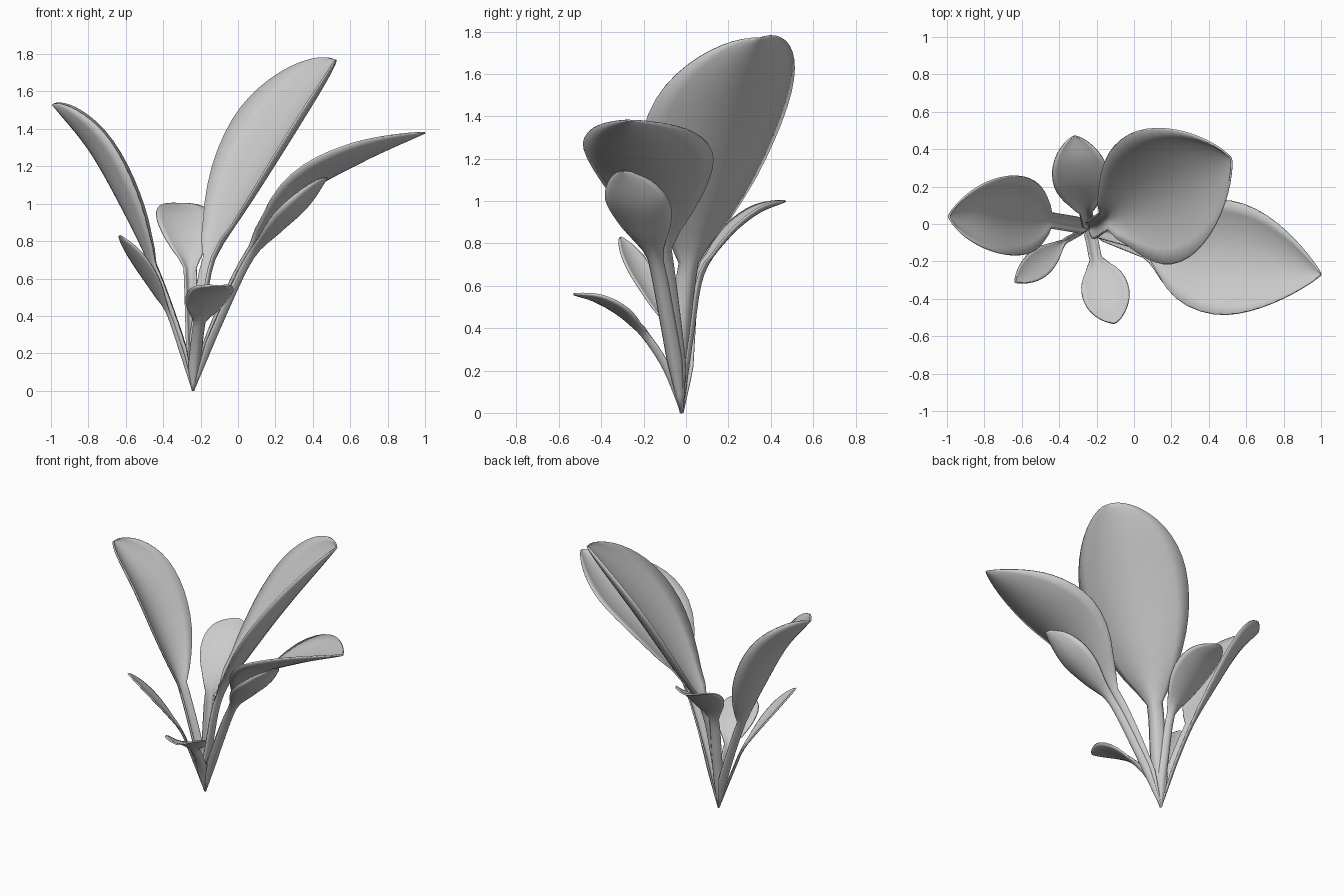
import bpy
import bmesh
from math import sin, pi, cos, radians
from mathutils import Vector

old = bpy.data.objects.get("Cube")
if old:
    bpy.data.objects.remove(old, do_unlink=True)

# One plain grey for the whole plant
grey = bpy.data.materials.new("pale_grey")
grey.use_nodes = True
colour = (0.6, 0.6, 0.6, 1)
grey.diffuse_color = colour
grey.node_tree.nodes["Principled BSDF"].inputs["Base Color"].default_value = colour

ROOT = (-.24, -.02, 0)
COLUMNS = 10
STEM_ROWS = 10
BLADE_ROWS = 20


def spline(points, t):
    """Smooth curve through the points; t counts whole points."""
    i = min(int(t), len(points) - 2)
    f = t - i
    p1, p2 = points[i], points[i + 1]
    p0 = points[i - 1] if i else p1 * 2 - p2
    p3 = points[i + 2] if i + 2 < len(points) else p2 * 2 - p1
    return (p1 * 2 + (p2 - p0) * f + (p0 * 2 - p1 * 5 + p2 * 4 - p3) * f ** 2
            + (p1 * 3 - p0 - p2 * 3 + p3) * f ** 3) / 2


def leaf(name, path, heading, width, stem, cup, bulge=1.3, tip=.65, skew=0):
    """Channelled stem opening into a cupped blade along a midrib path."""
    points = [Vector(p) for p in [ROOT] + path]
    a = radians(heading)
    flat_side = Vector((-sin(a), cos(a), 0))
    stem_t = [2 * i / STEM_ROWS for i in range(STEM_ROWS)]
    blade_t = [2 + 3 * sin(pi / 2 * i / BLADE_ROWS) for i in range(BLADE_ROWS + 1)]
    bm = bmesh.new()
    rows = []
    for t in stem_t + blade_t:
        centre = spline(points, t)
        along = (spline(points, min(t + .05, 5)) - spline(points, max(t - .05, 0))).normalized()
        side = (flat_side - along * flat_side.dot(along)).normalized()
        up = along.cross(side)
        s = max(0, (t - 2) / 3)
        # Half width: tapered stem blended with the rounded blade
        blade = width * max(0, sin(pi * s ** bulge)) ** tip if s < 1 else 0
        shaft = stem * min(1, .1 + t * 1.6) * (1 - s)
        half = (blade ** 2 + shaft ** 2) ** .5
        fold = cup + (.8 - cup) * max(0, 1 - s * 8)
        slant = side + along * skew * min(1, s * 2)
        row = []
        for c in range(COLUMNS + 1):
            u = 2 * c / COLUMNS - 1
            row.append(bm.verts.new(centre + slant * half * u + up * half * fold * u * u))
        rows.append(row)
    for low, high in zip(rows, rows[1:]):
        for c in range(COLUMNS):
            bm.faces.new((low[c], high[c], high[c + 1], low[c + 1]))
    bmesh.ops.remove_doubles(bm, verts=bm.verts, dist=.0005)
    for face in bm.faces:
        face.smooth = True
    mesh = bpy.data.meshes.new(name)
    bm.to_mesh(mesh)
    bm.free()
    mesh.materials.append(grey)
    obj = bpy.data.objects.new(name, mesh)
    bpy.context.collection.objects.link(obj)
    # Thin flesh, so both faces are real surfaces
    skin = obj.modifiers.new("thickness", 'SOLIDIFY')
    skin.thickness = .01
    skin.offset = 0


# Tall leaves
leaf("tall_back_leaf",
     [(-.19, -.01, .35), (-.13, .03, .7), (.05, .12, 1.04), (.27, .22, 1.4), (.52, .35, 1.77)],
     heading=28, width=.365, stem=.05, cup=.4, bulge=1.35, tip=.55, skew=.15)
leaf("tall_right_leaf",
     [(-.35, 0, .35), (-.47, .02, .67), (-.61, .04, .96), (-.79, .05, 1.28), (-.99, .04, 1.53)],
     heading=178, width=.21, stem=.04, cup=.6, tip=.5)
leaf("broad_left_leaf",
     [(-.1, -.06, .38), (.09, -.11, .76), (.34, -.16, 1.04), (.66, -.21, 1.225), (1, -.27, 1.38)],
     heading=-11, width=.305, stem=.035, cup=.33, bulge=1.05, tip=.85)

# Smaller leaves
leaf("middle_left_leaf",
     [(-.07, -.09, .4), (.08, -.15, .71), (.22, -.2, .85), (.36, -.25, .98), (.475, -.3, 1.14)],
     heading=-18, width=.155, stem=.035, cup=.4)
leaf("low_front_leaf",
     [(-.22, -.1, .2), (-.2, -.2, .355), (-.17, -.3, .455), (-.135, -.42, .525), (-.1, -.53, .56)],
     heading=-72, width=.125, stem=.03, cup=.2, bulge=1.1)
leaf("back_leaf",
     [(-.25, .03, .35), (-.26, .08, .65), (-.275, .19, .82), (-.3, .33, .94), (-.32, .47, 1)],
     heading=100, width=.148, stem=.032, cup=.2, bulge=1.1)
leaf("slim_right_leaf",
     [(-.33, -.07, .28), (-.38, -.1, .42), (-.46, -.17, .57), (-.55, -.245, .71), (-.635, -.31, .83)],
     heading=218, width=.075, stem=.012, cup=.2, bulge=1.15, tip=.75)
